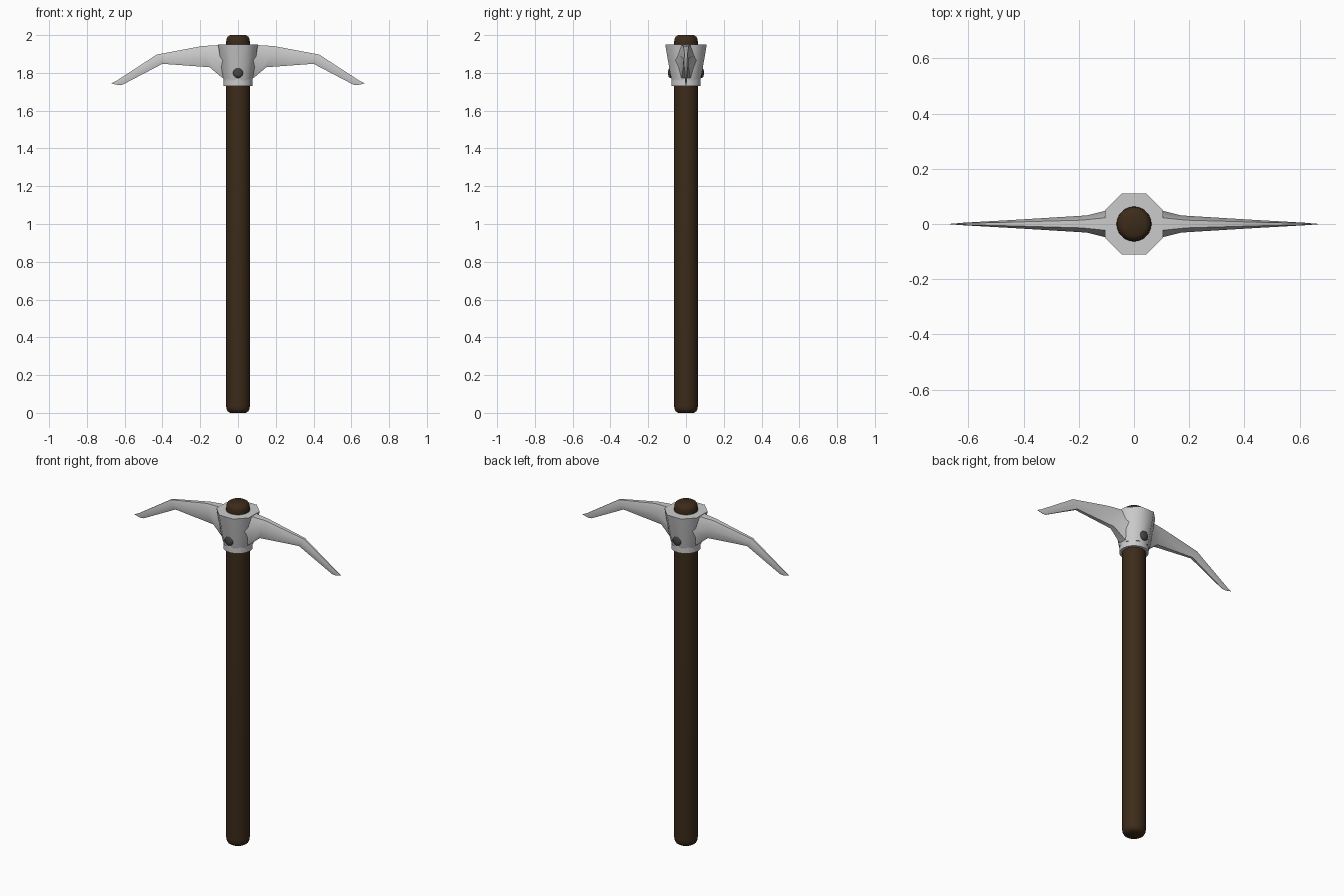
import bpy, bmesh
from math import pi, cos, sin, radians

if "Cube" in bpy.data.objects:
    bpy.data.objects.remove(bpy.data.objects["Cube"])


def material(name, color):
    m = bpy.data.materials.new(name)
    m.diffuse_color = (*color, 1)
    m.use_nodes = True
    m.node_tree.nodes["Principled BSDF"].inputs["Base Color"].default_value = m.diffuse_color
    return m


def smooth(ob, angle=35):
    bpy.ops.object.select_all(action='DESELECT')
    ob.select_set(True)
    bpy.context.view_layer.objects.active = ob
    bpy.ops.object.shade_smooth_by_angle(angle=radians(angle))


def loft(name, rings, mat=None, angle=35):
    """Skin equal-length point rings and cap both ends."""
    bm = bmesh.new()
    rows = [[bm.verts.new(p) for p in ring] for ring in rings]
    n = len(rows[0])
    for a, b in zip(rows, rows[1:]):
        for i in range(n):
            j = (i + 1) % n
            bm.faces.new((a[i], a[j], b[j], b[i]))
    bm.faces.new(rows[0])
    bm.faces.new(rows[-1])
    bmesh.ops.recalc_face_normals(bm, faces=bm.faces)
    me = bpy.data.meshes.new(name)
    bm.to_mesh(me)
    bm.free()
    ob = bpy.data.objects.new(name, me)
    bpy.context.collection.objects.link(ob)
    if mat:
        me.materials.append(mat)
    smooth(ob, angle)
    return ob


def circle(r, z, n=32):
    return [(r * cos(2 * pi * (i + .5) / n), r * sin(2 * pi * (i + .5) / n), z)
            for i in range(n)]


def octagon(a, b, c, d, z):
    """Octagon through corners (a, b) and (c, d), mirrored in x and y."""
    return [(c, -d, z), (c, d, z), (a, b, z), (-a, b, z),
            (-c, d, z), (-c, -d, z), (-a, -b, z), (a, -b, z)]


wood = material("dark_wood", (0.045, 0.024, 0.010))
iron = material("dark_iron", (0.06, 0.06, 0.06))

# Handle with rounded ends
half = [(0.042, 0), (0.055, 0.008), (0.062, 0.022), (0.063, 0.04)]
loft("handle", [circle(r, z) for r, z in half]
     + [circle(r, 2 - z) for r, z in reversed(half)], wood)

# Socket: round collar, then a flaring octagonal body
loft("collar", [circle(0.078, 1.73), circle(0.078, 1.78)])
loft("socket", [octagon(0.032, 0.076, 0.076, 0.032, 1.76),
                octagon(0.036, 0.086, 0.085, 0.038, 1.81),
                octagon(0.045, 0.110, 0.105, 0.050, 1.95)], angle=50)

# Curved picks: top x, top z, bottom x, bottom z, half width
stations = [(0.04, 1.948, 0.04, 1.755, 0.070),
            (0.105, 1.947, 0.085, 1.775, 0.050),
            (0.19, 1.942, 0.15, 1.830, 0.031),
            (0.43, 1.897, 0.40, 1.848, 0.016),
            (0.645, 1.757, 0.61, 1.738, 0.004),
            (0.672, 1.744, 0.630, 1.735, 0.001)]
# Section: height fraction from the bottom, width fraction
section = [(1, .45), (.55, 1), (0, .45), (0, -.45), (.55, -1), (1, -.45)]
for side, name in ((1, "right_pick"), (-1, "left_pick")):
    loft(name, [[(side * (xb + (xt - xb) * h), w * hw, zb + (zt - zb) * h)
                 for h, w in section]
                for xt, zt, xb, zb, hw in stations], angle=60)

# Rivets on the front and back of the socket
for side, name in ((-1, "front_rivet"), (1, "back_rivet")):
    loft(name, [[(x, side * y, 1.80 + z) for x, z, _ in circle(r, 0, 16)]
                for r, y in ((.027, .06), (.027, .085), (.022, .091), (.012, .094))],
         iron, 50)
